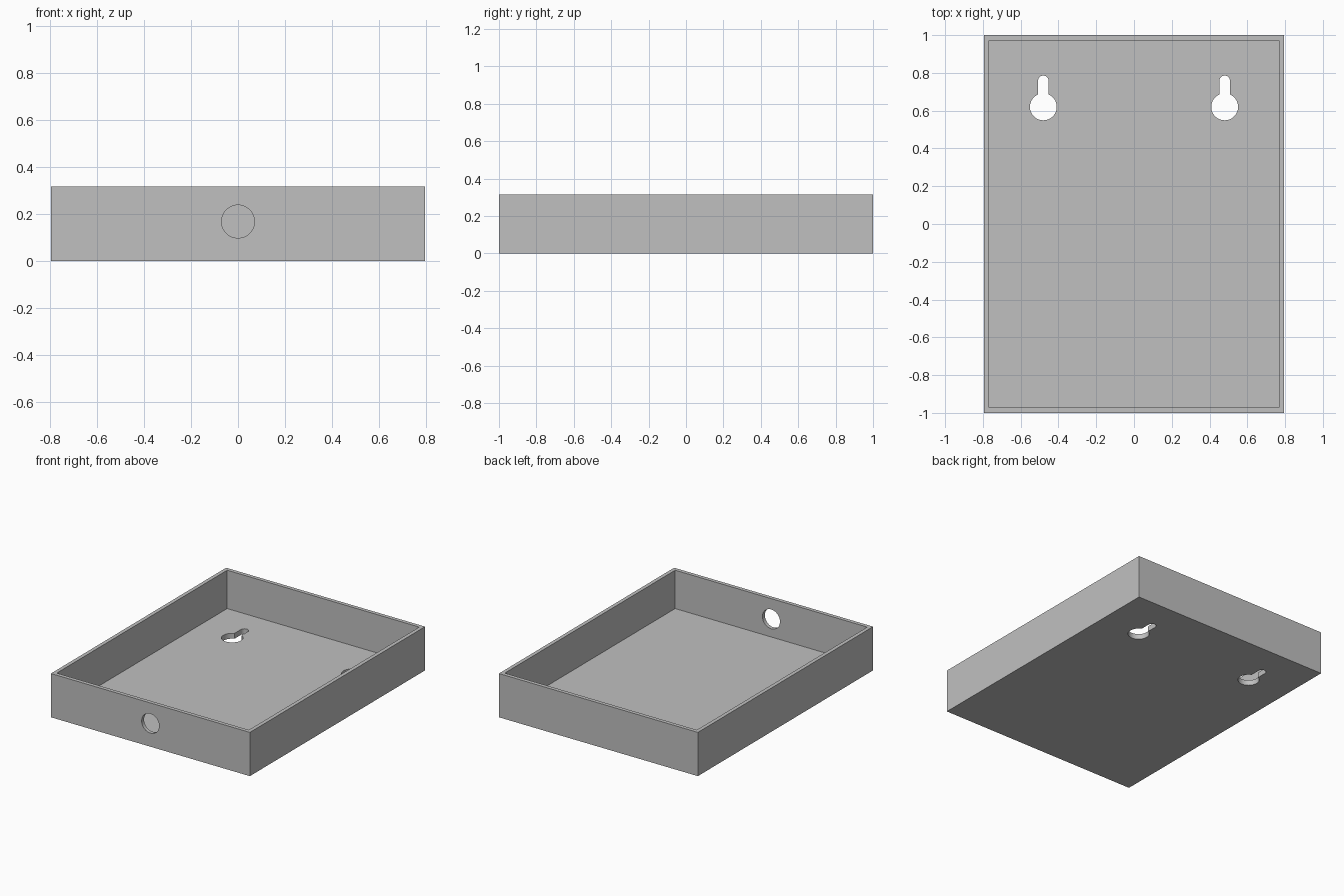
import bpy
import bmesh
from math import pi, sin, cos, asin
from mathutils import Matrix, Vector

cube = bpy.data.objects.get("Cube")
if cube:
    bpy.data.objects.remove(cube, do_unlink=True)

HALF_X, HALF_Y, HEIGHT = 0.795, 1.0, 0.316
WALL = 0.039

grey = bpy.data.materials.new("plain grey")
grey.use_nodes = True
colour = (0.53, 0.53, 0.53, 1)
grey.diffuse_color = colour
grey.node_tree.nodes["Principled BSDF"].inputs["Base Color"].default_value = colour


def make_object(name, bm):
    bmesh.ops.recalc_face_normals(bm, faces=bm.faces)
    mesh = bpy.data.meshes.new(name)
    bm.to_mesh(mesh)
    bm.free()
    mesh.materials.append(grey)
    obj = bpy.data.objects.new(name, mesh)
    bpy.context.collection.objects.link(obj)
    return obj


def arc(cx, cy, r, start, end, steps):
    angles = [start + (end - start) * i / steps for i in range(steps + 1)]
    return [(cx + r * cos(a), cy + r * sin(a)) for a in angles]


def prism(name, outline, depth, matrix):
    """Extrude a flat outline along its local z, centred on its own plane."""
    bm = bmesh.new()
    face = bm.faces.new([bm.verts.new((x, y, -depth / 2)) for x, y in outline])
    extruded = bmesh.ops.extrude_face_region(bm, geom=[face])["geom"]
    verts = [v for v in extruded if isinstance(v, bmesh.types.BMVert)]
    bmesh.ops.translate(bm, verts=verts, vec=Vector((0, 0, depth)))
    bmesh.ops.transform(bm, matrix=matrix, verts=bm.verts)
    return make_object(name, bm)


# Open tray: a box whose top face is inset and pushed down to the floor
bm = bmesh.new()
bmesh.ops.create_cube(bm, size=1, matrix=Matrix.Translation((0, 0, HEIGHT / 2))
                      @ Matrix.Diagonal((2 * HALF_X, 2 * HALF_Y, HEIGHT, 1)))
top = max(bm.faces, key=lambda f: f.calc_center_median().z)
bmesh.ops.inset_region(bm, faces=[top], thickness=WALL)
well = bmesh.ops.extrude_discrete_faces(bm, faces=[top])["faces"][0]
bmesh.ops.translate(bm, verts=well.verts, vec=(0, 0, WALL - HEIGHT))
bmesh.ops.remove_doubles(bm, verts=bm.verts, dist=0.0001)
tray = make_object("tray", bm)

# Keyhole outline: round opening with a narrow rounded slot towards the back
R, SLOT, SLOT_Y = 0.071, 0.028, 0.138
neck = pi / 2 - asin(SLOT / R)
keyhole = (arc(0, 0, R, pi - neck, 2 * pi + neck, 40)
           + arc(0, SLOT_Y, SLOT, 0, pi, 16))

# Cutters for the two hanging keyholes and the round cable hole
cutters = [prism(f"{side}_keyhole_cutter", keyhole, 0.2,
                 Matrix.Translation((x, 0.62, 0.02)))
           for side, x in (("left", 0.48), ("right", -0.48))]
cutters.append(prism("cable_hole_cutter", arc(0, 0, 0.07, 0, 2 * pi, 48)[:-1], 0.2,
                     Matrix.Translation((0, -HALF_Y, 0.168))
                     @ Matrix.Rotation(pi / 2, 4, 'X')))

# Cut the holes, then bake the result and drop the cutters
for cutter in cutters:
    cutter.hide_render = True
    mod = tray.modifiers.new(cutter.name, 'BOOLEAN')
    mod.operation = 'DIFFERENCE'
    mod.solver = 'EXACT'
    mod.object = cutter
bpy.context.view_layer.update()
evaluated = tray.evaluated_get(bpy.context.evaluated_depsgraph_get())
mesh = bpy.data.meshes.new_from_object(evaluated)
tray.modifiers.clear()
tray.data = mesh
for cutter in cutters:
    bpy.data.objects.remove(cutter, do_unlink=True)

# Smooth hole walls, crisp box edges
bpy.ops.object.select_all(action='DESELECT')
tray.select_set(True)
bpy.context.view_layer.objects.active = tray
bpy.ops.object.shade_smooth_by_angle(angle=pi / 6)
